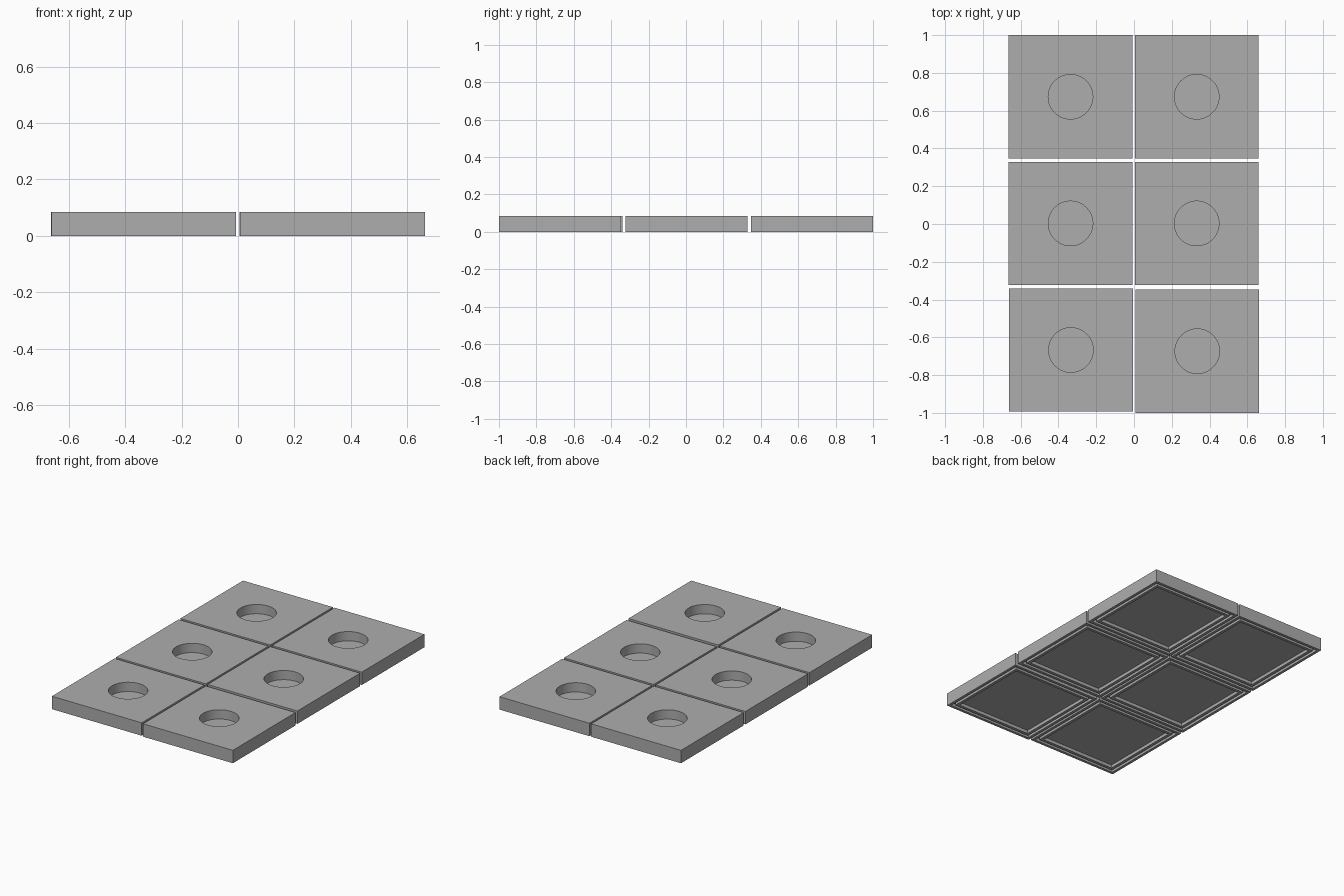
import bpy, bmesh, math

if "Cube" in bpy.data.objects:
    bpy.data.objects.remove(bpy.data.objects["Cube"])

HALF_X, HALF_Y, TOP = 0.3275, 0.3265, 0.085
HOLE_R, HOLE_FLOOR = 0.118, 0.024
RECESS = 0.021            # height of the underside groove and recess ceilings
SEGMENTS = 64

grey = bpy.data.materials.new("mid grey")
grey.diffuse_color = (0.42, 0.42, 0.42, 1)
grey.use_nodes = True
grey.node_tree.nodes["Principled BSDF"].inputs["Base Color"].default_value = grey.diffuse_color


def square(bm, inset, z):
    x, y = HALF_X - inset, HALF_Y - inset
    return [bm.verts.new((sx * x, sy * y, z))
            for sx, sy in ((-1, -1), (1, -1), (1, 1), (-1, 1))]


def circle(bm, z):
    return [bm.verts.new((HOLE_R * math.cos(a), HOLE_R * math.sin(a), z))
            for a in (2 * math.pi * i / SEGMENTS for i in range(SEGMENTS))]


def bridge(bm, a, b):
    n = len(a)
    for i in range(n):
        j = (i + 1) % n
        bm.faces.new((a[i], a[j], b[j], b[i]))


def loop_edges(bm, ring):
    return [bm.edges.get((ring[i - 1], ring[i])) for i in range(len(ring))]


def build_tile_mesh():
    bm = bmesh.new()
    # outer wall, rim, groove, inner ridge and recess, from the top edge inwards
    steps = [(0, TOP), (0, 0), (0.018, 0), (0.018, RECESS), (0.036, RECESS),
             (0.036, 0), (0.055, 0), (0.055, RECESS)]
    rings = [square(bm, inset, z) for inset, z in steps]
    for a, b in zip(rings, rings[1:]):
        bridge(bm, a, b)
    bm.faces.new(rings[-1])
    # round blind pocket
    rim, floor = circle(bm, TOP), circle(bm, HOLE_FLOOR)
    bridge(bm, rim, floor)
    bm.faces.new(floor)
    # top face around the pocket
    bmesh.ops.triangle_fill(bm, use_beauty=True, use_dissolve=False,
                            edges=loop_edges(bm, rings[0]) + loop_edges(bm, rim))
    bmesh.ops.recalc_face_normals(bm, faces=bm.faces)
    mesh = bpy.data.meshes.new("tile")
    bm.to_mesh(mesh)
    bm.free()
    mesh.materials.append(grey)
    return mesh


tile_mesh = build_tile_mesh()

# two columns by three rows, the front row laid slightly uneven
centres = {
    "back_left_tile": (-0.336, 0.6735), "back_right_tile": (0.332, 0.6735),
    "middle_left_tile": (-0.336, 0.003), "middle_right_tile": (0.332, 0.003),
    "front_left_tile": (-0.334, -0.667), "front_right_tile": (0.335, -0.6735),
}
for name, (x, y) in centres.items():
    tile = bpy.data.objects.new(name, tile_mesh)
    tile.location = (x, y, 0)
    bpy.context.collection.objects.link(tile)
    tile.select_set(True)
    bpy.context.view_layer.objects.active = tile

bpy.ops.object.select_all(action='DESELECT')
first = bpy.data.objects["back_left_tile"]
first.select_set(True)
bpy.context.view_layer.objects.active = first
bpy.ops.object.shade_smooth_by_angle(angle=math.radians(30))
